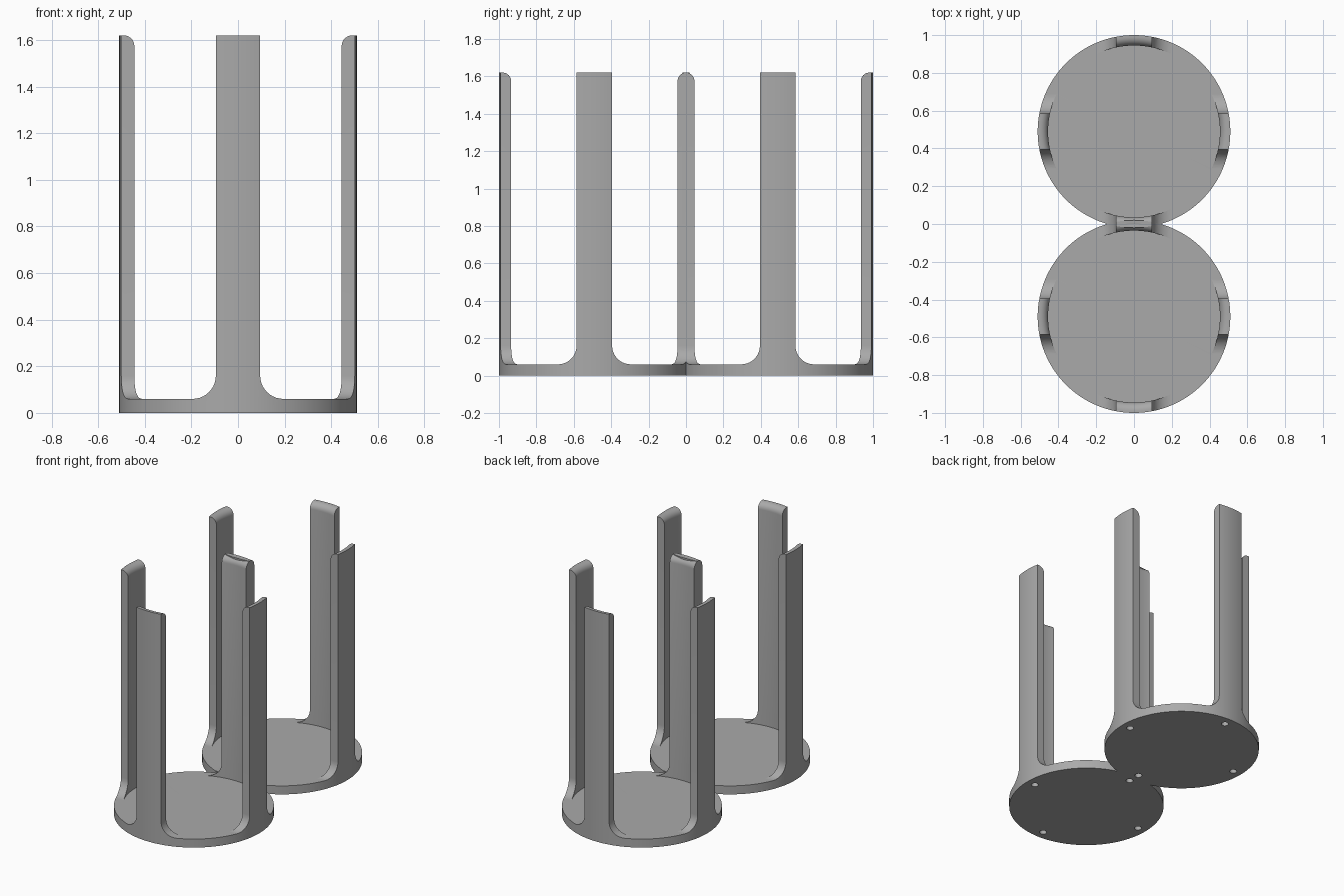
import bpy, bmesh, math

if "Cube" in bpy.data.objects:
    bpy.data.objects.remove(bpy.data.objects["Cube"])

R_OUT, R_IN = 0.51, 0.455      # wall radii
FLOOR, TOP = 0.06, 1.62        # base thickness, post height
OFFSET = 0.49                  # holder centre along y
POST, FILLET, ROUND = 0.095, 0.1, 0.045
HOLE_R, HOLE_RING, HOLE_DEPTH = 0.024, 0.445, 0.04

grey = bpy.data.materials.new("plain grey")
grey.use_nodes = True
colour = (0.4, 0.4, 0.4, 1)
grey.diffuse_color = colour
grey.node_tree.nodes["Principled BSDF"].inputs["Base Color"].default_value = colour


def make_object(name, bm):
    bmesh.ops.recalc_face_normals(bm, faces=bm.faces)
    mesh = bpy.data.meshes.new(name)
    bm.to_mesh(mesh)
    bm.free()
    mesh.materials.append(grey)
    obj = bpy.data.objects.new(name, mesh)
    bpy.context.collection.objects.link(obj)
    return obj


def boolean(obj, other, operation):
    mod = obj.modifiers.new("cut", "BOOLEAN")
    mod.operation, mod.object, mod.solver = operation, other, "EXACT"
    bpy.context.view_layer.update()
    graph = bpy.context.evaluated_depsgraph_get()
    mesh = bpy.data.meshes.new_from_object(obj.evaluated_get(graph))
    obj.modifiers.clear()
    obj.data = mesh
    bpy.data.objects.remove(other)


def lathed_cup():
    """Round tray with a tall wall whose inner rim is rounded."""
    profile = [(0, 0), (R_OUT, 0), (R_OUT, TOP)]
    for i in range(9):
        a = math.pi / 2 * (1 + i / 8)
        profile.append((R_IN + ROUND + ROUND * math.cos(a),
                        TOP - ROUND + ROUND * math.sin(a)))
    profile += [(R_IN, FLOOR), (0, FLOOR)]
    bm = bmesh.new()
    verts = [bm.verts.new((r, 0, z)) for r, z in profile]
    edges = [bm.edges.new(pair) for pair in zip(verts, verts[1:])]
    bmesh.ops.spin(bm, geom=verts + edges, cent=(0, 0, 0), axis=(0, 0, 1),
                   angle=math.tau, steps=128)
    bmesh.ops.remove_doubles(bm, verts=bm.verts, dist=1e-5)
    return make_object("cup_holder", bm)


def window_cutter():
    """Four corner blocks that leave posts flaring into the base."""
    levels = []
    for i in range(11):
        a = math.pi / 2 * i / 10
        levels.append((POST + FILLET * (1 - math.sin(a)),
                       FLOOR + FILLET * (1 - math.cos(a))))
    levels.append((POST, TOP + 0.1))
    bm = bmesh.new()
    for sx in (-1, 1):
        for sy in (-1, 1):
            rings = [[bm.verts.new((sx * x, sy * y, z))
                      for x, y in ((f, f), (0.7, f), (0.7, 0.7), (f, 0.7))]
                     for f, z in levels]
            bm.faces.new(rings[0])
            bm.faces.new(rings[-1])
            for low, high in zip(rings, rings[1:]):
                for k in range(4):
                    n = (k + 1) % 4
                    bm.faces.new((low[k], low[n], high[n], high[k]))
    return make_object("window_cutter", bm)


def hole_cutter():
    """Blind round holes under the posts."""
    bm = bmesh.new()
    for k in range(4):
        a = k * math.pi / 2
        made = bmesh.ops.create_cone(bm, cap_ends=True, segments=32, radius1=HOLE_R,
                                     radius2=HOLE_R, depth=2 * HOLE_DEPTH)
        bmesh.ops.translate(bm, verts=made["verts"],
                            vec=(HOLE_RING * math.cos(a), HOLE_RING * math.sin(a), 0))
    return make_object("hole_cutter", bm)


# One holder with four posts
holder = lathed_cup()
boolean(holder, window_cutter(), "DIFFERENCE")
boolean(holder, hole_cutter(), "DIFFERENCE")

# Second holder fused to the first where the posts meet
second = holder.copy()
second.data = holder.data.copy()
bpy.context.collection.objects.link(second)
for obj, side in ((holder, -1), (second, 1)):
    for v in obj.data.vertices:
        v.co.y += side * OFFSET
boolean(holder, second, "UNION")
holder.name = "double_cup_holder"

bpy.ops.object.select_all(action="DESELECT")
holder.select_set(True)
bpy.context.view_layer.objects.active = holder
bpy.ops.object.shade_smooth_by_angle(angle=math.radians(30))
